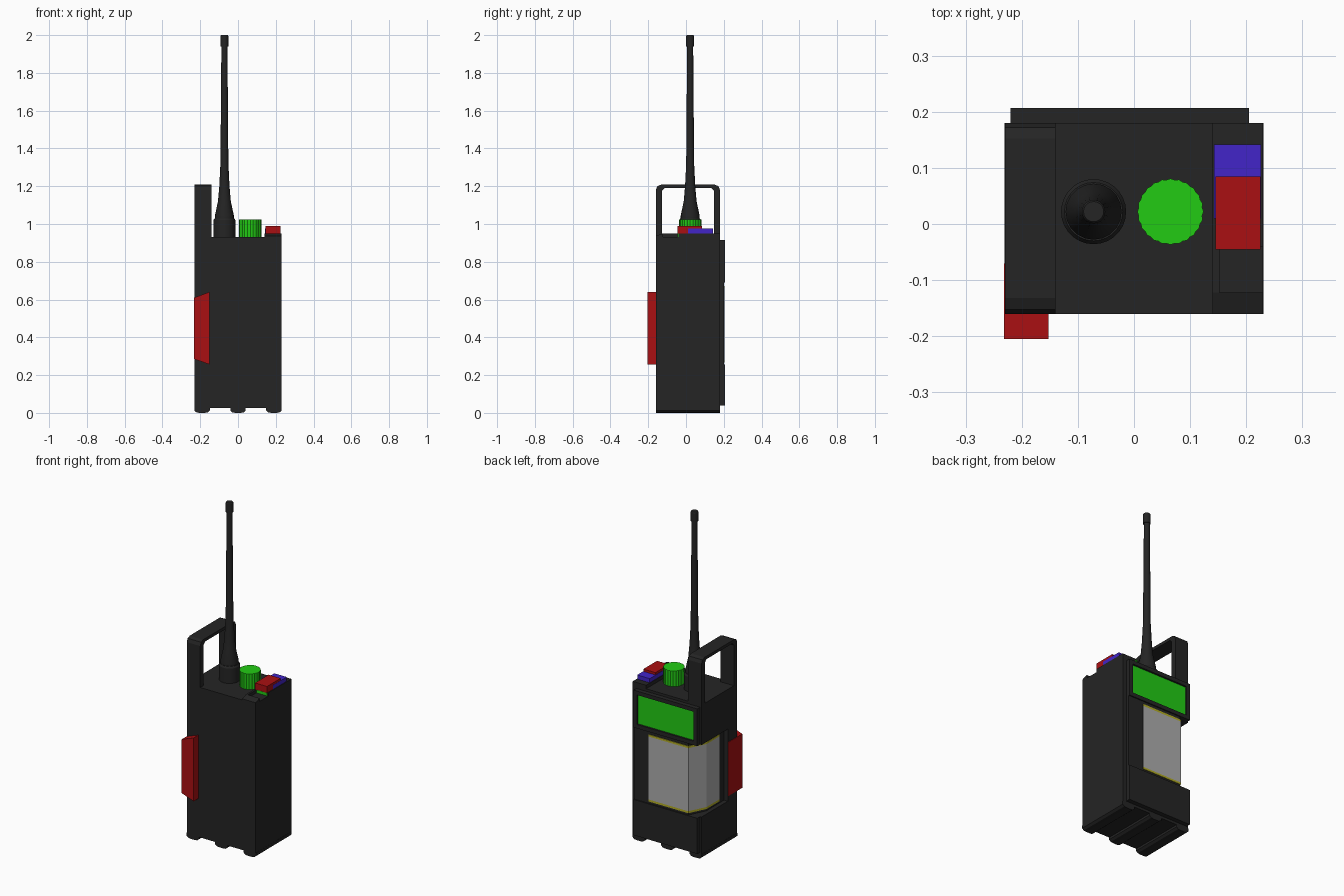
import bpy, bmesh, math

if "Cube" in bpy.data.objects:
    bpy.data.objects.remove(bpy.data.objects["Cube"])


def material(name, rgb):
    m = bpy.data.materials.new(name)
    m.diffuse_color = (*rgb, 1)
    m.use_nodes = True
    m.node_tree.nodes["Principled BSDF"].inputs["Base Color"].default_value = m.diffuse_color
    return m


BLACK = material("black_plastic", (0.018, 0.018, 0.018))
GREEN = material("green", (0.016, 0.60, 0.007))
RED = material("red", (0.40, 0.005, 0.006))
BLUE = material("blue", (0.055, 0.018, 0.58))
GREY = material("label_grey", (0.42, 0.42, 0.42))
YELLOW = material("label_yellow", (0.45, 0.42, 0.02))


def finish(name, bm, *mats):
    bmesh.ops.recalc_face_normals(bm, faces=bm.faces)
    mesh = bpy.data.meshes.new(name)
    bm.to_mesh(mesh)
    bm.free()
    ob = bpy.data.objects.new(name, mesh)
    bpy.context.collection.objects.link(ob)
    for m in mats:
        mesh.materials.append(m)
    return ob


def prism(name, pts, axis, lo, hi, *mats):
    """Extrude a 2D outline along an axis: z takes (x, y), y takes (x, z), x takes (y, z)."""
    place = {"z": lambda a, b, t: (a, b, t),
             "y": lambda a, b, t: (a, t, b),
             "x": lambda a, b, t: (t, a, b)}[axis]
    bm = bmesh.new()
    low = [bm.verts.new(place(a, b, lo)) for a, b in pts]
    high = [bm.verts.new(place(a, b, hi)) for a, b in pts]
    bm.faces.new(low)
    bm.faces.new(high)
    n = len(pts)
    for i in range(n):
        j = (i + 1) % n
        bm.faces.new((low[i], low[j], high[j], high[i]))
    return finish(name, bm, *mats)


def box(name, x0, x1, y0, y1, z0, z1, *mats):
    return prism(name, [(x0, y0), (x1, y0), (x1, y1), (x0, y1)], "z", z0, z1, *mats)


def lathe(name, cx, cy, profile, sides, mat, ridge=0.0):
    """Spin (radius, z) points; ridge gives alternating grip teeth."""
    bm = bmesh.new()
    rings = []
    for r, z in profile:
        ring = []
        for i in range(sides):
            a = 2 * math.pi * i / sides
            k = r - (ridge if i % 2 else 0)
            ring.append(bm.verts.new((cx + k * math.cos(a), cy + k * math.sin(a), z)))
        rings.append(ring)
    for a, b in zip(rings, rings[1:]):
        for i in range(sides):
            j = (i + 1) % sides
            bm.faces.new((a[i], a[j], b[j], b[i]))
    bm.faces.new(rings[0])
    bm.faces.new(rings[-1])
    return finish(name, bm, mat)


def smooth(ob, angle=30):
    bpy.ops.object.select_all(action="DESELECT")
    ob.select_set(True)
    bpy.context.view_layer.objects.active = ob
    bpy.ops.object.shade_smooth_by_angle(angle=math.radians(angle))


# Body: full blocks above and below a waist with a cut rear corner
NOTCH_LOW, NOTCH_HIGH = 0.255, 0.69
box("lower_body", -0.23, 0.23, -0.16, 0.18, 0.025, NOTCH_LOW, BLACK)
box("upper_body", -0.23, 0.23, -0.16, 0.18, NOTCH_HIGH, 0.93, BLACK)
waist = [(-0.23, -0.16), (0.23, -0.16), (0.23, 0.18), (0.205, 0.18), (0.205, 0.2),
         (-0.156, 0.2), (-0.205, 0.10), (-0.205, -0.07), (-0.23, -0.07)]
prism("body_waist", waist, "z", NOTCH_LOW, NOTCH_HIGH, BLACK)

# Raised back cover, with the screen set into its upper part
box("lower_back_cover", -0.22, 0.205, 0.17, 0.207, 0.04, NOTCH_LOW, BLACK)
bezel = box("screen_bezel", -0.22, 0.205, 0.17, 0.207, NOTCH_HIGH, 0.915, BLACK, GREEN)
bm = bmesh.new()
bm.from_mesh(bezel.data)
back = max(bm.faces, key=lambda f: f.calc_center_median().y)
bmesh.ops.inset_region(bm, faces=[back], thickness=0.033)
bmesh.ops.inset_region(bm, faces=[back], thickness=0.001, depth=-0.01)
back.material_index = 1
bm.to_mesh(bezel.data)
bm.free()

# Label wrapped around the cut corner, with a thin border above and below
wrap = [(0.106, 0.204), (-0.158, 0.204), (-0.209, 0.101), (-0.209, -0.02),
        (-0.204, -0.02), (-0.204, 0.10), (-0.155, 0.199), (0.106, 0.199)]
prism("label", wrap, "z", 0.28, 0.66, GREY)
prism("label_border_bottom", wrap, "z", 0.268, 0.28, YELLOW)
prism("label_border_top", wrap, "z", 0.66, 0.672, YELLOW)

# Feet: three rounded rails along the base
for name, x in (("left", -0.19), ("middle", 0), ("right", 0.19)):
    w = 0.041
    rail = [(x - w, 0.03), (x - w, 0.012), (x - w + 0.012, 0.002), (x - 0.012, 0),
            (x + 0.012, 0), (x + w - 0.012, 0.002), (x + w, 0.012), (x + w, 0.03)]
    prism(name + "_foot_rail", rail, "y", -0.16, 0.18, BLACK)

# Carry handle: an arch with rounded corners
outer = [(-0.16, 0.925), (-0.16, 1.18), (-0.152, 1.2), (-0.132, 1.208),
         (0.152, 1.208), (0.172, 1.2), (0.18, 1.18), (0.18, 0.925)]
inner = [(0.148, 0.925), (0.148, 1.175), (0.134, 1.19),
         (-0.114, 1.19), (-0.128, 1.175), (-0.128, 0.925)]
prism("handle", outer + inner, "x", -0.23, -0.14, BLACK)

# Push-to-talk bar wrapped over the front left corner
bar = [(-0.232, 0.285), (-0.152, 0.257), (-0.152, 0.64), (-0.232, 0.61)]
prism("talk_bar", bar, "y", -0.205, -0.07, RED)

# Switch ledge with a pocket and indicator
ledge = [(-0.16, 0.92), (-0.16, 0.937), (-0.122, 0.95), (-0.122, 0.931), (-0.04, 0.931),
         (-0.04, 0.951), (0.18, 0.951), (0.18, 0.92)]
prism("switch_ledge", ledge, "x", 0.14, 0.23, BLACK)
box("pocket_side", 0.14, 0.152, -0.122, -0.04, 0.925, 0.95, BLACK)
box("indicator", 0.155, 0.224, -0.044, -0.039, 0.932, 0.95, GREEN)
box("red_switch", 0.145, 0.225, -0.045, 0.085, 0.951, 0.99, RED)
box("blue_switch", 0.143, 0.226, 0.01, 0.142, 0.951, 0.976, BLUE)

# Knob with a gripped edge
lathe("volume_knob", 0.065, 0.022, [(0.059, 0.925), (0.059, 1.024)], 48, GREEN, 0.002)

# Antenna: socket, flared boot, rod and tip
socket = lathe("antenna_socket", -0.072, 0.022,
               [(0.058, 0.925), (0.058, 1.02), (0.052, 1.03), (0.04, 1.03)], 28, BLACK)
antenna = lathe("antenna", -0.072, 0.022,
                [(0.05, 1.03), (0.05, 1.045), (0.034, 1.12), (0.027, 1.2), (0.021, 1.32),
                 (0.016, 1.94), (0.021, 1.94), (0.021, 1.995), (0.018, 2.0)], 20, BLACK)
for part in (socket, antenna):
    smooth(part)
